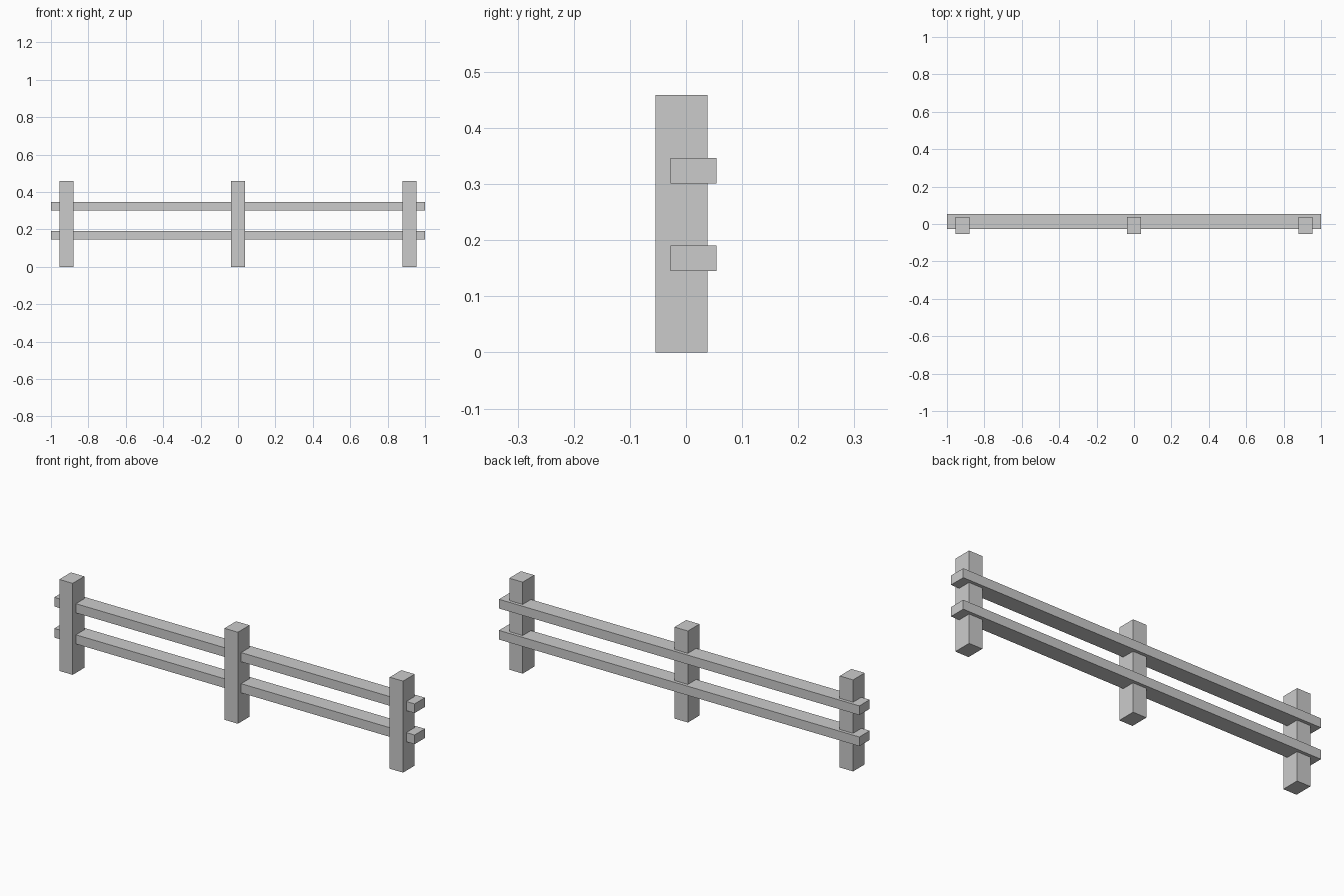
import bpy

cube = bpy.data.objects.get("Cube")
if cube:
    bpy.data.objects.remove(cube, do_unlink=True)

grey = bpy.data.materials.new("fence grey")
grey.use_nodes = True
colour = (0.6, 0.6, 0.6, 1)
grey.diffuse_color = colour
grey.node_tree.nodes["Principled BSDF"].inputs["Base Color"].default_value = colour


def beam(name, x, y, z):
    """Box filling the given (low, high) range on each axis."""
    spans = (x, y, z)
    bpy.ops.mesh.primitive_cube_add(size=1, location=[(a + b) / 2 for a, b in spans])
    obj = bpy.context.object
    obj.name = name
    obj.scale = [b - a for a, b in spans]
    bpy.ops.object.transform_apply(location=False, rotation=False, scale=True)
    obj.data.materials.append(grey)


# Upright posts
half = 0.037
for name, x in (("right_post", -0.917), ("middle_post", 0), ("left_post", 0.917)):
    beam(name, (x - half, x + half), (-0.054, 0.038), (0, 0.459))

# Long rails let into the back of the posts
for name, z in (("lower_rail", 0.145), ("upper_rail", 0.301)):
    beam(name, (-1, 1), (-0.028, 0.054), (z, z + 0.046))
